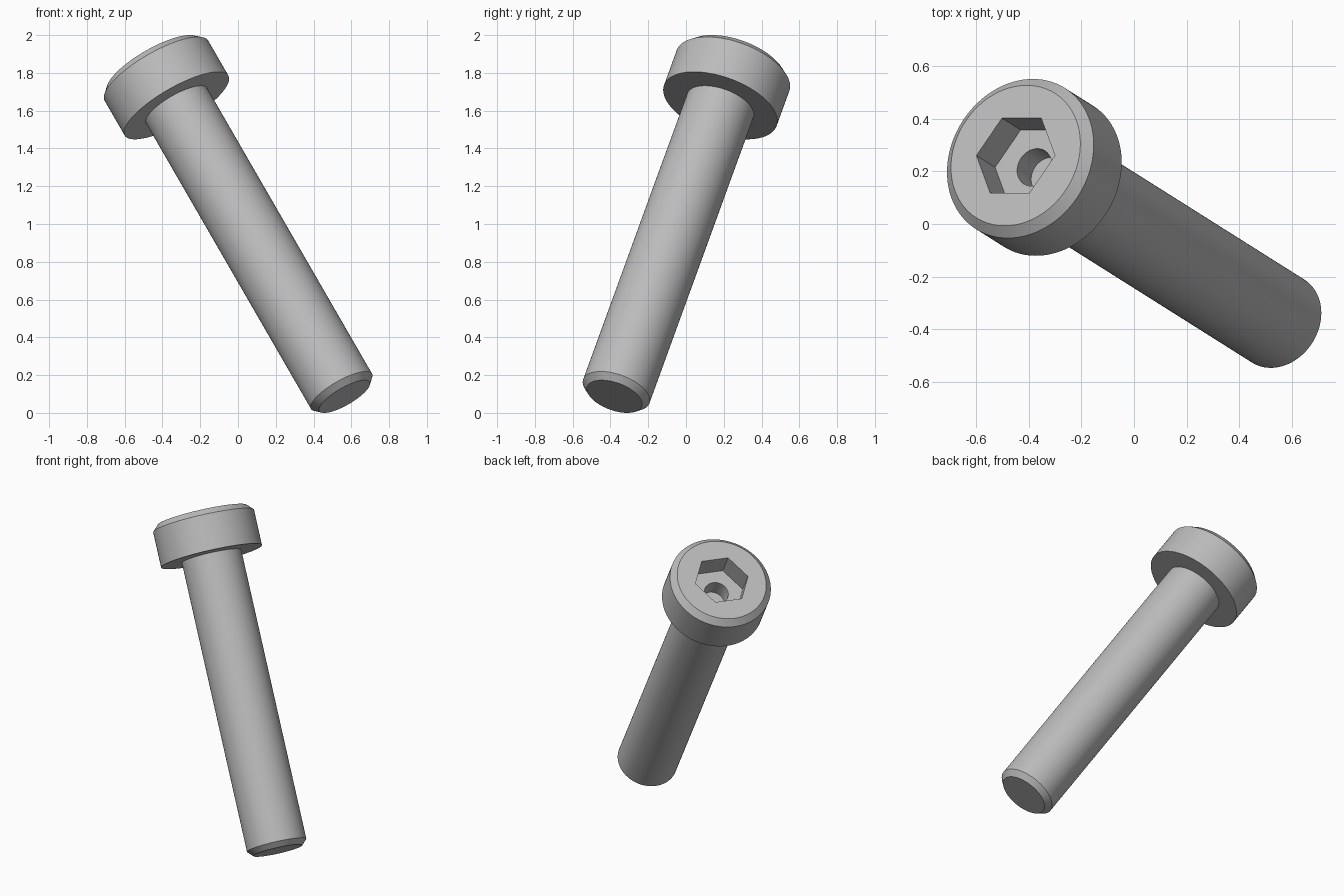
import bpy
import bmesh
import math
from mathutils import Matrix, Vector

default_cube = bpy.data.objects.get("Cube")
if default_cube:
    bpy.data.objects.remove(default_cube, do_unlink=True)

# Main sizes, in proportion to a unit of screw size
U = 0.0746
LENGTH, HEAD_H = 28.5 * U, 3.5 * U
HEAD_R, SHAFT_R, TIP_R = 4.25 * U, 2.5 * U, 2.06 * U
HEAD_BEVEL, TIP_BEVEL = 0.5 * U, 0.45 * U
HEX_R, HEX_DEPTH = 4 * U / math.sqrt(3), 2 * U
PILOT_R, PILOT_DEPTH = U, 1.5 * U
SEGMENTS = 128

# Flat steel colour
steel = bpy.data.materials.new("steel grey")
steel.use_nodes = True
grey = (0.5, 0.5, 0.5, 1)
steel.diffuse_color = grey
steel.node_tree.nodes["Principled BSDF"].inputs["Base Color"].default_value = grey


def make_object(name, bm):
    bmesh.ops.recalc_face_normals(bm, faces=bm.faces)
    mesh = bpy.data.meshes.new(name)
    bm.to_mesh(mesh)
    bm.free()
    mesh.materials.append(steel)
    obj = bpy.data.objects.new(name, mesh)
    bpy.context.collection.objects.link(obj)
    return obj


def lathe(name, profile, sides):
    """Turn (radius, height) points about z and cap both ends."""
    bm = bmesh.new()
    rings = [[bm.verts.new((r * math.cos(math.tau * i / sides),
                            r * math.sin(math.tau * i / sides), z))
              for i in range(sides)] for r, z in profile]
    for a, b in zip(rings, rings[1:]):
        for i in range(sides):
            j = (i + 1) % sides
            bm.faces.new((a[i], a[j], b[j], b[i]))
    bm.faces.new(rings[0])
    bm.faces.new(rings[-1])
    return make_object(name, bm)


# Screw body: bevelled tip, plain shaft, bevelled cylindrical head; head top at z = 0
screw = lathe("socket_head_screw", [
    (TIP_R, -LENGTH),
    (SHAFT_R, -LENGTH + TIP_BEVEL),
    (SHAFT_R, -HEAD_H),
    (HEAD_R, -HEAD_H),
    (HEAD_R, -HEAD_BEVEL),
    (HEAD_R - HEAD_BEVEL, 0),
], SEGMENTS)

# Hexagonal socket, then the round pilot hole in its floor
hex_cutter = lathe("hex_cutter", [(HEX_R, -HEX_DEPTH), (HEX_R, 0.1)], 6)
pilot_cutter = lathe("pilot_cutter", [
    (PILOT_R, -HEX_DEPTH - PILOT_DEPTH), (PILOT_R, 0.05)], 64)
bpy.context.view_layer.objects.active = screw
screw.select_set(True)
for cutter in (hex_cutter, pilot_cutter):
    cutter.hide_render = True
    cut = screw.modifiers.new("cut", 'BOOLEAN')
    cut.operation = 'DIFFERENCE'
    cut.solver = 'EXACT'
    cut.object = cutter
    bpy.ops.object.modifier_apply(modifier=cut.name)
    bpy.data.objects.remove(cutter, do_unlink=True)

bpy.ops.object.shade_smooth_by_angle(angle=math.radians(30))

# Lean the screw and rest its tip on the ground
axis = Vector((-math.tan(math.radians(30)), math.tan(math.radians(20)), 1)).normalized()
side = Vector((axis.z, 0, -axis.x)).normalized()
turn = Matrix((side, axis.cross(side), axis)).transposed().to_4x4()
tip_height = TIP_R * math.sqrt(1 - axis.z ** 2)
tip = Vector((0.564, -0.379, tip_height))
screw.matrix_world = Matrix.Translation(tip + axis * LENGTH) @ turn
